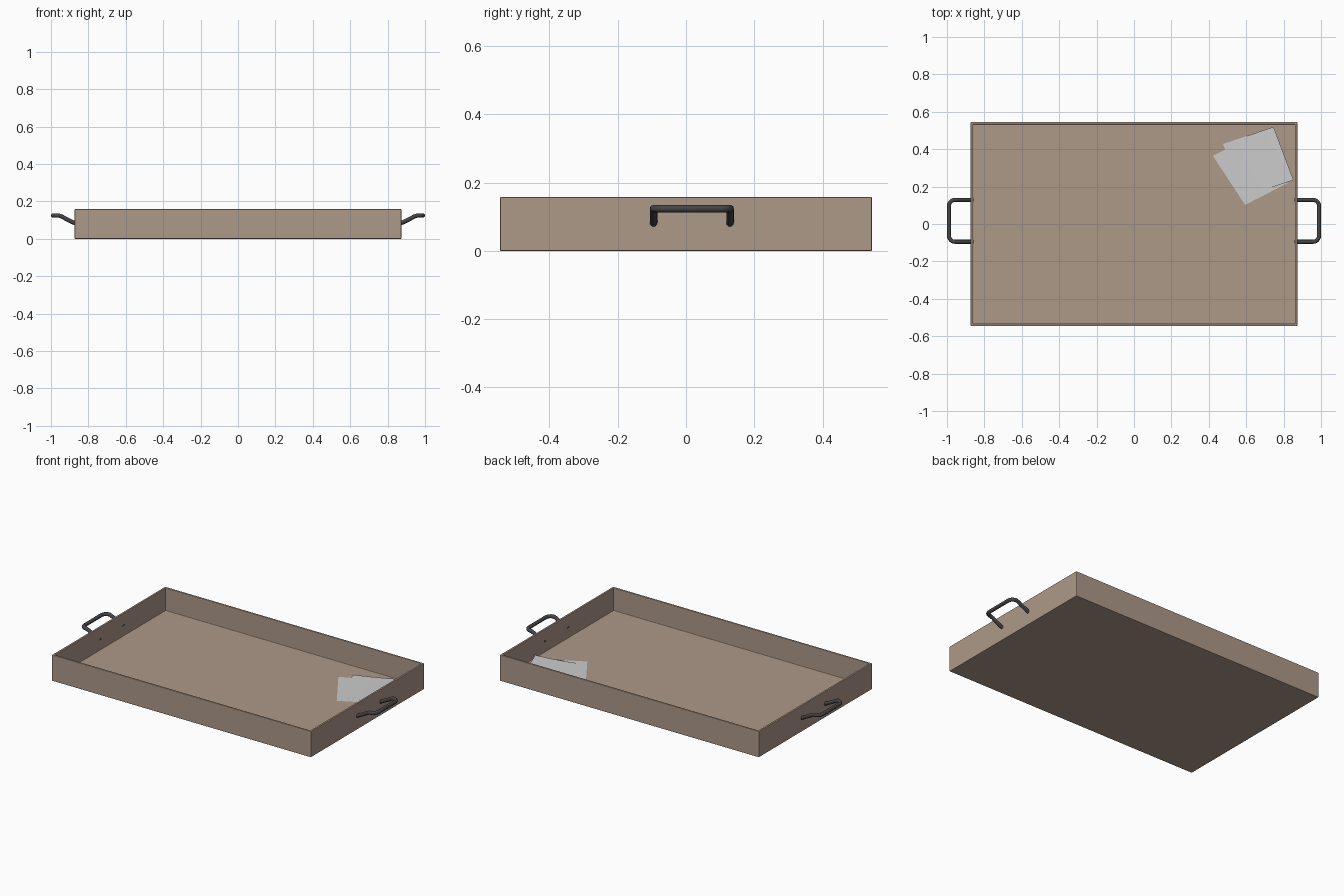
import bpy, bmesh
from math import sin, cos, pi
from mathutils import Vector

if "Cube" in bpy.data.objects:
    bpy.data.objects.remove(bpy.data.objects["Cube"])


def material(name, rgb):
    m = bpy.data.materials.new(name)
    m.diffuse_color = (*rgb, 1)
    m.use_nodes = True
    m.node_tree.nodes["Principled BSDF"].inputs["Base Color"].default_value = m.diffuse_color
    return m


def mesh_object(name, bm, mat=None):
    me = bpy.data.meshes.new(name)
    bm.to_mesh(me)
    bm.free()
    ob = bpy.data.objects.new(name, me)
    bpy.context.collection.objects.link(ob)
    if mat:
        me.materials.append(mat)
    return ob


def smooth(ob):
    bpy.ops.object.select_all(action='DESELECT')
    ob.select_set(True)
    bpy.context.view_layer.objects.active = ob
    bpy.ops.object.shade_smooth_by_angle(angle=0.6)


wood = material("wood", (0.42, 0.32, 0.25))
metal = material("dark_metal", (0.06, 0.06, 0.065))

# Tray: box with the top face inset and pushed down to the floor
HX, HY, HEIGHT, WALL, FLOOR = 0.873, 0.545, 0.158, 0.017, 0.02
bm = bmesh.new()
bmesh.ops.create_cube(bm, size=1)
for v in bm.verts:
    v.co = Vector((v.co.x * 2 * HX, v.co.y * 2 * HY, (v.co.z + 0.5) * HEIGHT))
top = max(bm.faces, key=lambda f: f.calc_center_median().z)
bmesh.ops.inset_region(bm, faces=[top], thickness=WALL)
floor = bmesh.ops.extrude_face_region(bm, geom=[top])
bmesh.ops.delete(bm, geom=[top], context='FACES_ONLY')
for v in floor["geom"]:
    if isinstance(v, bmesh.types.BMVert):
        v.co.z = FLOOR
bmesh.ops.recalc_face_normals(bm, faces=bm.faces[:])
tray = mesh_object("tray", bm, wood)
bev = tray.modifiers.new("soft_edges", 'BEVEL')
bev.width, bev.segments = 0.003, 2


# Handles: round bar that rises from the end wall, then runs level
def handle(name, side):
    y_mid, half, x_end, r = 0.017, 0.112, 0.989, 0.032
    leg = [(0.862, half, 0.078), (0.925, half, 0.109),
           (0.938, half, 0.117), (0.95, half, 0.122)]
    arc = [(x_end - r + r * sin(a), half - r + r * cos(a), 0.124)
           for a in (i * pi / 12 for i in range(7))]
    path = leg + arc
    path += [(x, -y, z) for x, y, z in reversed(path)]
    cu = bpy.data.curves.new(name, 'CURVE')
    cu.dimensions = '3D'
    cu.bevel_depth, cu.bevel_resolution, cu.use_fill_caps = 0.011, 4, True
    sp = cu.splines.new('POLY')
    sp.points.add(len(path) - 1)
    for p, (x, y, z) in zip(sp.points, path):
        p.co = (side * x, y_mid + y, z, 1)
    cu.materials.append(metal)
    ob = bpy.data.objects.new(name, cu)
    bpy.context.collection.objects.link(ob)
    bpy.ops.object.select_all(action='DESELECT')
    ob.select_set(True)
    bpy.context.view_layer.objects.active = ob
    bpy.ops.object.convert(target='MESH')
    smooth(bpy.context.object)


handle("handle_right", 1)
handle("handle_left", -1)


# Paper sheets: thin grids, optionally curling up along one edge
def sheet(name, origin, u, v, z, curl):
    n = 8
    bm = bmesh.new()
    bmesh.ops.create_grid(bm, x_segments=n, y_segments=n, size=0.5)
    for vert in bm.verts:
        s, t = vert.co.x + 0.5, vert.co.y + 0.5
        p = Vector(origin) + Vector(u) * s + Vector(v) * t
        vert.co = (p.x, p.y, z + curl * s * s * (1 - 0.5 * t))
    smooth(mesh_object(name, bm))


sheet("lower_sheet", (0.594, 0.102), (0.226, 0.116), (-0.172, 0.262), 0.023, 0.002)
sheet("upper_sheet", (0.583, 0.144), (0.270, 0.091), (-0.107, 0.284), 0.026, 0.018)
for ob in bpy.data.objects:
    ob.select_set(False)
